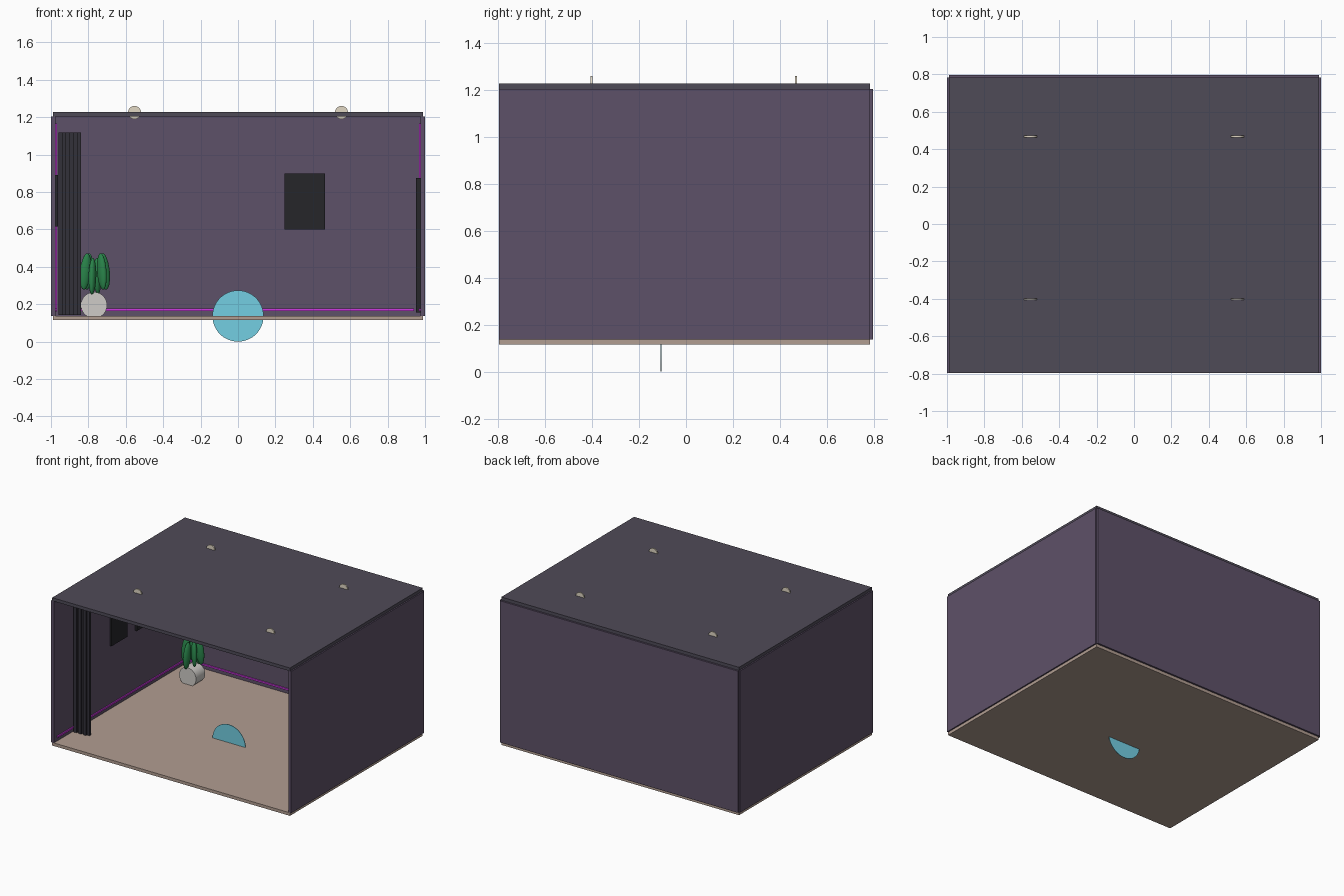
import bpy, math

if "Cube" in bpy.data.objects:
    bpy.data.objects.remove(bpy.data.objects["Cube"])


def material(name, r, g, b):
    m = bpy.data.materials.new(name)
    lin = [(c / 255) ** 2.2 for c in (r, g, b)]
    m.diffuse_color = (*lin, 1)
    m.use_nodes = True
    m.node_tree.nodes["Principled BSDF"].inputs["Base Color"].default_value = m.diffuse_color
    return m


PURPLE = material("wall_purple", 94, 82, 104)
SLATE = material("ceiling_slate", 80, 76, 88)
TAN = material("floor_tan", 176, 156, 144)
BLACK = material("matte_black", 42, 42, 46)
CLOTH = material("curtain_cloth", 54, 52, 60)
NEON = material("neon_magenta", 205, 60, 225)
CYAN = material("rug_cyan", 115, 205, 225)
CREAM = material("lamp_cream", 225, 215, 195)
POT = material("pot_white", 205, 202, 198)
GREEN = material("leaf_green", 45, 130, 75)


def box(name, x, y, z, mat):
    """Box from (min, max) pairs on each axis."""
    spans = (x, y, z)
    bpy.ops.mesh.primitive_cube_add(size=1, location=[(a + b) / 2 for a, b in spans])
    o = bpy.context.object
    o.scale = [b - a for a, b in spans]
    o.name = name
    o.data.materials.append(mat)
    return o


def disc(name, loc, radius, depth, mat):
    """Cylinder with its axis along y."""
    bpy.ops.mesh.primitive_cylinder_add(vertices=48, radius=radius, depth=depth,
                                        location=loc, rotation=(math.pi / 2, 0, 0))
    o = bpy.context.object
    o.name = name
    o.data.materials.append(mat)
    bpy.ops.object.shade_smooth_by_angle()
    return o


def side(s, a, b):
    """Mirror an x span to side s."""
    return tuple(sorted((s * a, s * b)))


# Room shell, open at the front
box("floor", (-.99, .99), (-.796, .783), (.115, .138), TAN)
box("ceiling", (-.99, .99), (-.796, .783), (1.204, 1.228), SLATE)
box("back_wall", (-.99, .99), (.773, .796), (.138, 1.204), PURPLE)
for s, label in ((-1, "left"), (1, "right")):
    box(label + "_wall", side(s, .976, 1), (-.796, .783), (.138, 1.204), PURPLE)
    # Neon strips along the skirting and up the back corners
    box(label + "_neon_strip", side(s, .967, .976), (-.76, .75), (.165, .177), NEON)
    box(label + "_corner_neon", side(s, .967, .976), (.758, .770), (.16, 1.165), NEON)
box("back_neon_strip", (-.94, .94), (.764, .773), (.165, .177), NEON)

# Upright rug disc and ceiling lamps
disc("rug", (0, -.106, .137), .137, .004, CYAN)
for i, x in enumerate((-.553, .553)):
    for j, y in enumerate((-.402, .468)):
        disc(f"ceiling_lamp_{i}{j}", (x, y, 1.225), .035, .009, CREAM)

# Wall pictures and the tall panel on the right wall
box("back_picture", (.248, .465), (.76, .773), (.60, .90), BLACK)
for i, y in enumerate((-.035, .265)):
    box(f"left_picture_{i}", (-.976, -.962), (y - .095, y + .095), (.615, .89), BLACK)
box("right_panel", (.953, .976), (-.2, .2), (.155, .875), BLACK)

# Pleated curtain
for i in range(6):
    x, y = -.95 + i * .02, -.565 + (.006 if i % 2 else -.006)
    box(f"curtain_fold_{i}", (x - .011, x + .011), (y - .011, y + .011), (.142, 1.118), CLOTH)

# Potted plant: pot lying along y, ring of upright leaves
disc("plant_pot", (-.77, .555, .195), .07, .11, POT)
for i in range(6):
    a = math.radians(15 + i * 60)
    bpy.ops.mesh.primitive_uv_sphere_add(
        segments=20, ring_count=12, radius=1,
        location=(-.765 + .052 * math.cos(a), .555 + .05 * math.sin(a), .35 + .025 * (i % 3 != 1)),
        rotation=(0, math.radians(-6), a))
    leaf = bpy.context.object
    leaf.name = f"plant_leaf_{i}"
    leaf.scale = (.03, .02, .098)
    leaf.data.materials.append(GREEN)
    bpy.ops.object.shade_smooth_by_angle()
